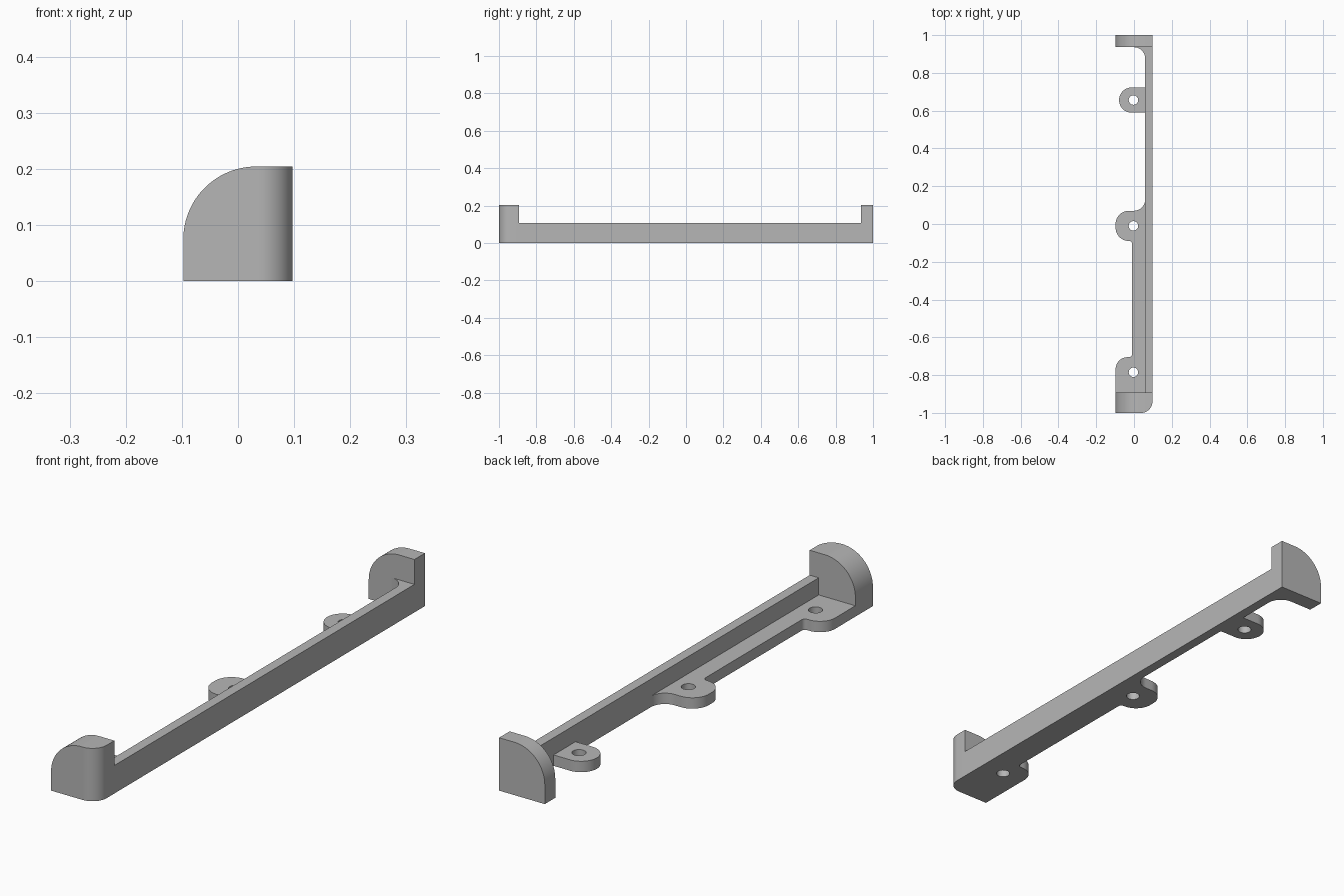
import bpy, bmesh, math
from mathutils import Vector

cube = bpy.data.objects.get("Cube")
if cube:
    bpy.data.objects.remove(cube, do_unlink=True)

grey = bpy.data.materials.new("plain grey")
grey.use_nodes = True
GREY = (0.47, 0.47, 0.47, 1)
grey.diffuse_color = GREY
grey.node_tree.nodes["Principled BSDF"].inputs["Base Color"].default_value = GREY

HALF = 0.0975      # half width of the rail
INNER = 0.059      # inner face of the upright wall
WALL_H = 0.108
PLATE_H = 0.042
CAP_H = 0.204
FRONT, BACK = -0.893, 0.936   # inner faces of the end caps


def arc(cx, cy, r, a0, a1, n=14):
    return [(cx + r * math.cos(math.radians(a0 + (a1 - a0) * i / n)),
             cy + r * math.sin(math.radians(a0 + (a1 - a0) * i / n)))
            for i in range(n + 1)]


def finish(bm, name):
    bmesh.ops.recalc_face_normals(bm, faces=bm.faces)
    mesh = bpy.data.meshes.new(name)
    bm.to_mesh(mesh)
    bm.free()
    mesh.materials.append(grey)
    obj = bpy.data.objects.new(name, mesh)
    bpy.context.collection.objects.link(obj)
    bpy.ops.object.select_all(action='DESELECT')
    obj.select_set(True)
    bpy.context.view_layer.objects.active = obj
    bpy.ops.object.shade_smooth_by_angle(angle=math.radians(30))


def plate(name, outline, height, holes=()):
    """Extrude a plan outline upward, leaving round screw holes."""
    bm = bmesh.new()
    for loop in [outline] + [arc(x, y, 0.025, 0, 360, 32)[:-1] for x, y in holes]:
        vs = [bm.verts.new((x, y, 0)) for x, y in loop]
        for a, b in zip(vs, vs[1:] + vs[:1]):
            bm.edges.new((a, b))
    bmesh.ops.triangle_fill(bm, edges=bm.edges[:], use_beauty=True, normal=(0, 0, 1))
    top = bmesh.ops.extrude_face_region(bm, geom=bm.faces[:])["geom"]
    bmesh.ops.translate(bm, vec=(0, 0, height),
                        verts=[g for g in top if isinstance(g, bmesh.types.BMVert)])
    finish(bm, name)


def end_cap(name, y0, y1, corner=0):
    """Quarter-round cap profile, with an optional rounded outer corner."""
    r = 0.13
    profile = [(HALF, CAP_H)] + arc(r - HALF, CAP_H - r, r, 90, 180, 24) \
        + [(-HALF, 0), (HALF, 0)]
    bm = bmesh.new()
    face = bm.faces.new([bm.verts.new((x, y0, z)) for x, z in profile])
    out = bmesh.ops.extrude_face_region(bm, geom=[face])["geom"]
    bmesh.ops.translate(bm, vec=(0, y1 - y0, 0),
                        verts=[g for g in out if isinstance(g, bmesh.types.BMVert)])
    if corner:
        edge = [e for e in bm.edges
                if all((v.co.xy - Vector((HALF, y0))).length < 1e-4 for v in e.verts)]
        bmesh.ops.bevel(bm, geom=edge, offset=corner, segments=14,
                        profile=0.5, affect='EDGES')
    finish(bm, name)


# Upright wall and the two end caps
plate("side_wall", [(INNER, FRONT), (HALF, FRONT), (HALF, BACK), (INNER, BACK)], WALL_H)
end_cap("front_end_cap", -1, FRONT, corner=0.06)
end_cap("back_end_cap", BACK, 1)

# Curved web joining the wall to the back cap
f = 0.06
plate("back_fillet", [(INNER, BACK)] + arc(INNER - f, BACK - f, f, 90, 0), WALL_H)

# Base ledge with its front and middle screw tabs
ledge = [(INNER, FRONT)]
ledge += arc(INNER - f, 0.13, f, 0, -90)
ledge += arc(-0.0275, 0.0, 0.07, 90, 180)
ledge += arc(-0.0275, -0.02, 0.07, 180, 270)
ledge += arc(-0.025, -0.105, 0.015, 90, 0, 6)
ledge += arc(-0.025, -0.69, 0.015, 0, -90, 6)
ledge += arc(-0.0335, -0.769, 0.064, 90, 180)
ledge += [(-HALF, FRONT)]
plate("base_ledge", ledge, PLATE_H, [(-0.003, -0.785), (-0.003, -0.01)])

# Separate round-ended screw tab near the back
tab_y, tab_r = 0.656, 0.067
plate("back_screw_tab",
      [(INNER, tab_y - tab_r), (INNER, tab_y + tab_r)] + arc(-0.012, tab_y, tab_r, 90, 270, 24),
      PLATE_H, [(-0.003, tab_y)])
